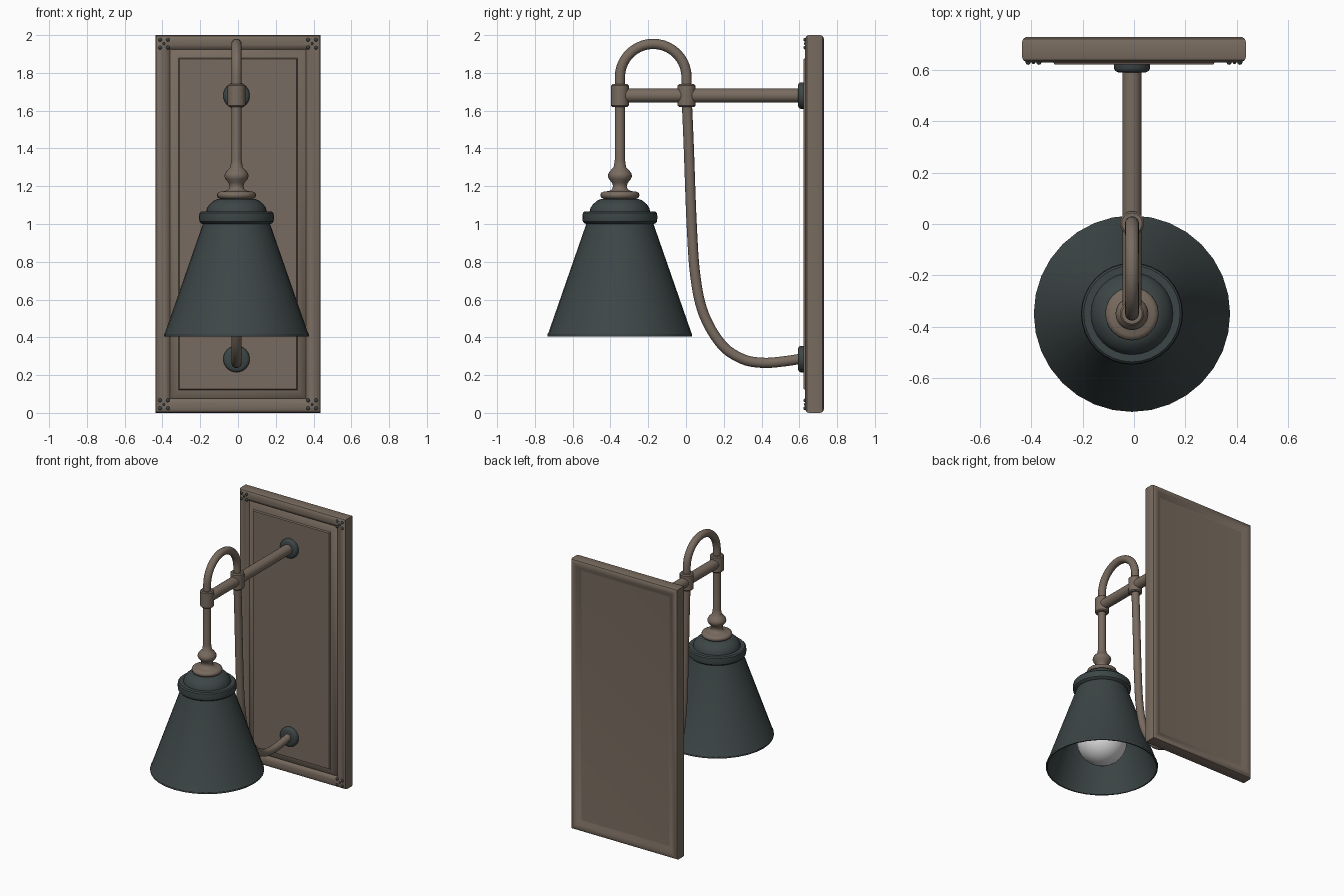
import bpy, bmesh, math
from mathutils import Vector, Matrix

if "Cube" in bpy.data.objects:
    bpy.data.objects.remove(bpy.data.objects["Cube"])

LX, LY = -0.008, -0.35      # lamp axis
ARM_Z, LOW_Z = 1.68, 0.285  # arm height, lower bracket height


def material(name, rgb):
    m = bpy.data.materials.new(name)
    m.diffuse_color = (*rgb, 1)
    m.use_nodes = True
    m.node_tree.nodes["Principled BSDF"].inputs["Base Color"].default_value = m.diffuse_color
    return m


bronze = material("warm bronze", (0.19, 0.148, 0.115))
dark = material("dark slate metal", (0.046, 0.060, 0.061))
white = material("bulb white", (0.75, 0.75, 0.75))


def finish(bm, name, mat, angle=35):
    bmesh.ops.remove_doubles(bm, verts=bm.verts, dist=1e-5)
    bmesh.ops.recalc_face_normals(bm, faces=bm.faces)
    me = bpy.data.meshes.new(name)
    bm.to_mesh(me)
    bm.free()
    ob = bpy.data.objects.new(name, me)
    bpy.context.collection.objects.link(ob)
    me.materials.append(mat)
    bpy.ops.object.select_all(action='DESELECT')
    ob.select_set(True)
    bpy.context.view_layer.objects.active = ob
    bpy.ops.object.shade_smooth_by_angle(angle=math.radians(angle))
    return ob


def bridge(bm, a, b):
    n = len(a)
    for i in range(n):
        bm.faces.new((a[i], a[(i + 1) % n], b[(i + 1) % n], b[i]))


def lathe(name, profile, mat, origin, along_y=False, sides=32, angle=35):
    """Revolve (radius, height) points round z, or round y."""
    bm = bmesh.new()
    rot = Matrix.Rotation(math.radians(-90), 3, 'X') if along_y else Matrix.Identity(3)
    rings = []
    for r, h in profile:
        ring = []
        for i in range(sides):
            a = math.tau * i / sides
            p = rot @ Vector((r * math.cos(a), r * math.sin(a), h))
            ring.append(bm.verts.new(p + Vector(origin)))
        rings.append(ring)
    for a, b in zip(rings, rings[1:]):
        bridge(bm, a, b)
    return finish(bm, name, mat, angle)


def tube(name, path, radius, mat, sides=16):
    """Round tube along (y, z) points in the lamp's middle plane."""
    bm = bmesh.new()
    rings = []
    for i, p in enumerate(path):
        q, s = path[max(i - 1, 0)], path[min(i + 1, len(path) - 1)]
        t = Vector((0, s[0] - q[0], s[1] - q[1])).normalized()
        side = Vector((1, 0, 0))
        up = t.cross(side)
        c = Vector((LX, p[0], p[1]))
        rings.append([bm.verts.new(c + radius * (side * math.cos(math.tau * k / sides)
                                                 + up * math.sin(math.tau * k / sides)))
                      for k in range(sides)])
    for a, b in zip(rings, rings[1:]):
        bridge(bm, a, b)
    bm.faces.new(rings[0])
    bm.faces.new(rings[-1])
    return finish(bm, name, mat, 50)


def spline(pts, steps=6):
    """Catmull-Rom smoothing of a 2D path."""
    out = []
    p = [Vector(q) for q in [pts[0]] + list(pts) + [pts[-1]]]
    for i in range(1, len(p) - 2):
        a, b, c, d = p[i - 1:i + 3]
        for k in range(steps):
            t = k / steps
            out.append(0.5 * (2 * b + (c - a) * t + (2 * a - 5 * b + 4 * c - d) * t * t
                              + (3 * b - a - 3 * c + d) * t ** 3))
    out.append(p[-1])
    return out


# Wall plate: mitred frame moulding with recessed back and raised front panel
frame = [(0.08, 0.708), (0.07, 0.709), (0.045, 0.725), (0.03, 0.73), (0.015, 0.729), (0.004, 0.722),
         (0, 0.71), (0, 0.652), (0.004, 0.64), (0.015, 0.632), (0.03, 0.63), (0.05, 0.632),
         (0.066, 0.640), (0.076, 0.650), (0.08, 0.645), (0.122, 0.632), (0.127, 0.622)]
bm = bmesh.new()
loops = []
for inset, y in frame:
    w, lo, hi = 0.437 - inset, inset, 2 - inset
    loops.append([bm.verts.new((x, y, z)) for x, z in ((-w, lo), (w, lo), (w, hi), (-w, hi))])
for a, b in zip(loops, loops[1:]):
    bridge(bm, a, b)
bm.faces.new(loops[0])
bm.faces.new(loops[-1])
finish(bm, "wall_plate", bronze)

# Small dark studs clustered on each frame corner
bm = bmesh.new()
for sx in (-1, 1):
    for cz in (0.045, 1.955):
        for dx, dz in ((0, 0), (1, 1), (1, -1), (-1, 1), (-1, -1)):
            r = 0.010 if dx else 0.007
            pos = (sx * 0.392 + dx * 0.021, 0.631, cz + dz * 0.021)
            bmesh.ops.create_uvsphere(bm, u_segments=10, v_segments=6, radius=r,
                                      matrix=Matrix.Translation(pos))
finish(bm, "corner_studs", dark, 60)

# Round wall brackets
for name, z in (("upper_bracket", ARM_Z), ("lower_bracket", LOW_Z)):
    lathe(name, [(0, 0), (0.055, 0), (0.066, 0.006), (0.07, 0.014), (0.07, 0.035), (0, 0.035)],
          dark, (LX, 0.592, z), along_y=True)

# Horizontal arm and its two collars
tube("arm", [(LY, ARM_Z), (0.61, ARM_Z)], 0.037, bronze, 24)
for name, y in (("front_collar", LY), ("rear_collar", 0.003)):
    lathe(name, [(0, -0.06), (0.04, -0.06), (0.047, -0.053), (0.047, 0.053), (0.04, 0.06), (0, 0.06)],
          bronze, (LX, y, ARM_Z), sides=24)

# Hooked tube over the arm, and curved brace down to the wall
R = 0.1765
arc = [(LY + R - R * math.cos(math.pi * i / 20), 1.777 + R * math.sin(math.pi * i / 20))
       for i in range(21)]
tube("hook", [(LY, 1.70)] + arc + [(0.003, 1.70)], 0.027, bronze)
tube("brace", spline([(0.004, 1.66), (0.015, 1.4), (0.03, 1.0), (0.05, 0.72), (0.095, 0.52),
                      (0.19, 0.36), (0.30, 0.285), (0.41, 0.265), (0.52, 0.273), (0.61, 0.287)]),
     0.027, bronze)

# Turned stem with knob and flange
lathe("stem", [(0, 1.66), (0.027, 1.66), (0.027, 1.34), (0.033, 1.30), (0.048, 1.285), (0.061, 1.268),
               (0.064, 1.253), (0.058, 1.238), (0.042, 1.218), (0.036, 1.20), (0.042, 1.183),
               (0.06, 1.174), (0.085, 1.172), (0.1, 1.165), (0.104, 1.153), (0.1, 1.141),
               (0.085, 1.132), (0, 1.125)], bronze, (LX, LY, 0), sides=24, angle=60)

# Shade: domed cap, ring and open cone with an inner wall
lathe("shade", [(0, 1.135), (0.10, 1.132), (0.118, 1.125), (0.142, 1.105), (0.156, 1.085),
                (0.16, 1.066), (0.188, 1.066), (0.196, 1.058), (0.199, 1.035), (0.196, 1.012),
                (0.186, 1.002), (0.178, 1.0), (0.378, 0.425), (0.383, 0.418), (0.383, 0.405),
                (0.374, 0.405), (0.168, 1.0), (0.14, 1.06), (0, 1.06)],
      dark, (LX, LY, 0), sides=32)

# Bulb and socket inside the shade
ball = [(0.172 * math.sin(math.radians(a)), 0.612 - 0.172 * math.cos(math.radians(a)))
        for a in range(0, 151, 10)]
lathe("bulb", ball + [(0.062, 0.80), (0.055, 0.88), (0, 0.88)], white, (LX, LY, 0), angle=60)
lathe("socket", [(0, 0.85), (0.07, 0.85), (0.07, 1.065), (0, 1.065)], dark, (LX, LY, 0), sides=24)
